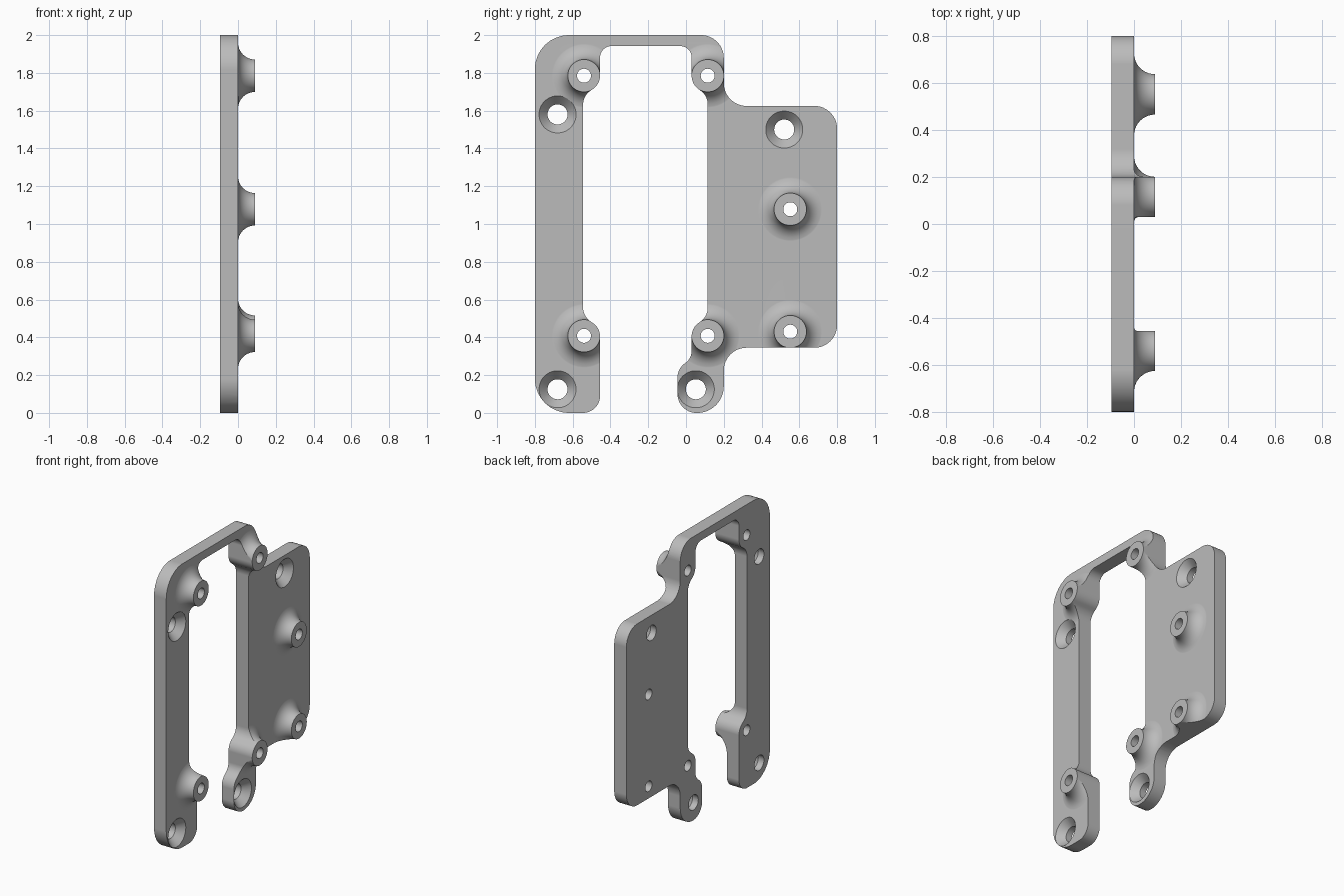
import bpy, bmesh, math
from mathutils import Vector

old = bpy.data.objects.get("Cube")
if old:
    bpy.data.objects.remove(old, do_unlink=True)

THICK, BOSS_H, BOSS_R, FLARE = 0.095, 0.09, 0.086, 0.09


def loft(name, sections):
    """Skin a closed solid through matching loops of points."""
    bm = bmesh.new()
    rings = [[bm.verts.new(p) for p in section] for section in sections]
    for lo, hi in zip(rings, rings[1:]):
        for k in range(len(lo)):
            n = (k + 1) % len(lo)
            bm.faces.new((lo[k], lo[n], hi[n], hi[k]))
    bm.faces.new(rings[0][::-1])
    bm.faces.new(rings[-1])
    bmesh.ops.recalc_face_normals(bm, faces=bm.faces[:])
    mesh = bpy.data.meshes.new(name)
    bm.to_mesh(mesh)
    bm.free()
    obj = bpy.data.objects.new(name, mesh)
    bpy.context.collection.objects.link(obj)
    return obj


def prism(name, outline, x0, x1):
    return loft(name, [[(x, y, z) for y, z in outline] for x in (x0, x1)])


def lathe(name, profile, y, z, sides=48):
    """Revolve (x, radius) pairs about an axis along x."""
    angles = [2 * math.pi * (k + 0.5) / sides for k in range(sides)]
    return loft(name, [[(x, y + r * math.cos(a), z + r * math.sin(a))
                        for a in angles] for x, r in profile])


def rounded(corners, steps=10):
    """Turn (y, z, radius) corners into a filleted outline."""
    pts = []
    for i, (y, z, r) in enumerate(corners):
        p = Vector((y, z))
        u = (Vector(corners[i - 1][:2]) - p).normalized()
        v = (Vector(corners[(i + 1) % len(corners)][:2]) - p).normalized()
        half = u.angle(v) / 2
        centre = p + (u + v).normalized() * (r / math.sin(half))
        reach = r / math.tan(half)
        a, b = p + u * reach - centre, p + v * reach - centre
        pts += [centre + a.lerp(b, k / steps).normalized() * r for k in range(steps + 1)]
    return pts


def combine(target, tool, operation):
    mod = target.modifiers.new("combine", 'BOOLEAN')
    mod.operation, mod.solver, mod.object = operation, 'EXACT', tool
    bpy.context.view_layer.objects.active = target
    bpy.ops.object.modifier_apply(modifier=mod.name)
    bpy.data.objects.remove(tool, do_unlink=True)


# Plate outline: left leg, inner opening, short foot, side wing, top bar
outline = rounded([
    (-0.80, 0, 0.18), (-0.455, 0, 0.09),
    (-0.455, 0.449, 0.085), (-0.545, 0.512, 0.09),
    (-0.545, 1.678, 0.09), (-0.455, 1.741, 0.085),
    (-0.455, 1.942, 0.06), (0.03, 1.942, 0.06),
    (0.03, 1.741, 0.085), (0.115, 1.678, 0.09),
    (0.115, 0.512, 0.09), (0.03, 0.449, 0.085),
    (0.03, 0.287, 0.08), (-0.045, 0.235, 0.09),
    (-0.045, 0, 0.1), (0.2, 0, 0.14),
    (0.2, 0.345, 0.12), (0.8, 0.345, 0.12),
    (0.8, 1.625, 0.12), (0.2, 1.625, 0.12),
    (0.2, 2, 0.12), (-0.8, 2, 0.18)])

bosses = [(-0.54, 0.408), (-0.54, 1.785), (0.115, 0.408), (0.115, 1.785),
          (0.552, 1.078), (0.552, 0.43)]
screws = [(-0.68, 1.58), (-0.68, 0.125), (0.052, 0.125), (0.52, 1.5)]

# Oversized slab with flared bosses, trimmed to the outline afterwards
bracket = prism("mounting_bracket", [(-1, -0.2), (1, -0.2), (1, 2.2), (-1, 2.2)], -0.2, 0)
flare = [(-0.004, BOSS_R + FLARE + 0.02)]
for k in range(1, 11):
    a = math.pi / 2 * k / 10
    flare.append((BOSS_H * (1 - math.cos(a)), BOSS_R + FLARE * (1 - math.sin(a))))
for y, z in bosses:
    combine(bracket, lathe("boss", flare, y, z), 'UNION')
combine(bracket, prism("trim", outline, -THICK, 0.3), 'INTERSECT')

# Boss bores and countersunk screw holes
for y, z in bosses:
    combine(bracket, lathe("bore", [(-0.3, 0.037), (0.3, 0.037)], y, z), 'DIFFERENCE')
sink = [(-0.3, 0.053), (-0.05, 0.053), (0, 0.098), (0.3, 0.098)]
for y, z in screws:
    combine(bracket, lathe("countersink", sink, y, z), 'DIFFERENCE')

# Single grey finish
mat = bpy.data.materials.new("plain_grey")
mat.use_nodes = True
grey = (0.5, 0.5, 0.5, 1)
mat.diffuse_color = grey
mat.node_tree.nodes["Principled BSDF"].inputs["Base Color"].default_value = grey
bracket.data.materials.clear()
bracket.data.materials.append(mat)

# Smooth the curved walls, keep the flat faces flat
bpy.ops.object.select_all(action='DESELECT')
bracket.select_set(True)
bpy.context.view_layer.objects.active = bracket
bpy.ops.object.shade_smooth_by_angle(angle=math.radians(30))
weighted = bracket.modifiers.new("weighted_normals", 'WEIGHTED_NORMAL')
weighted.keep_sharp = True
